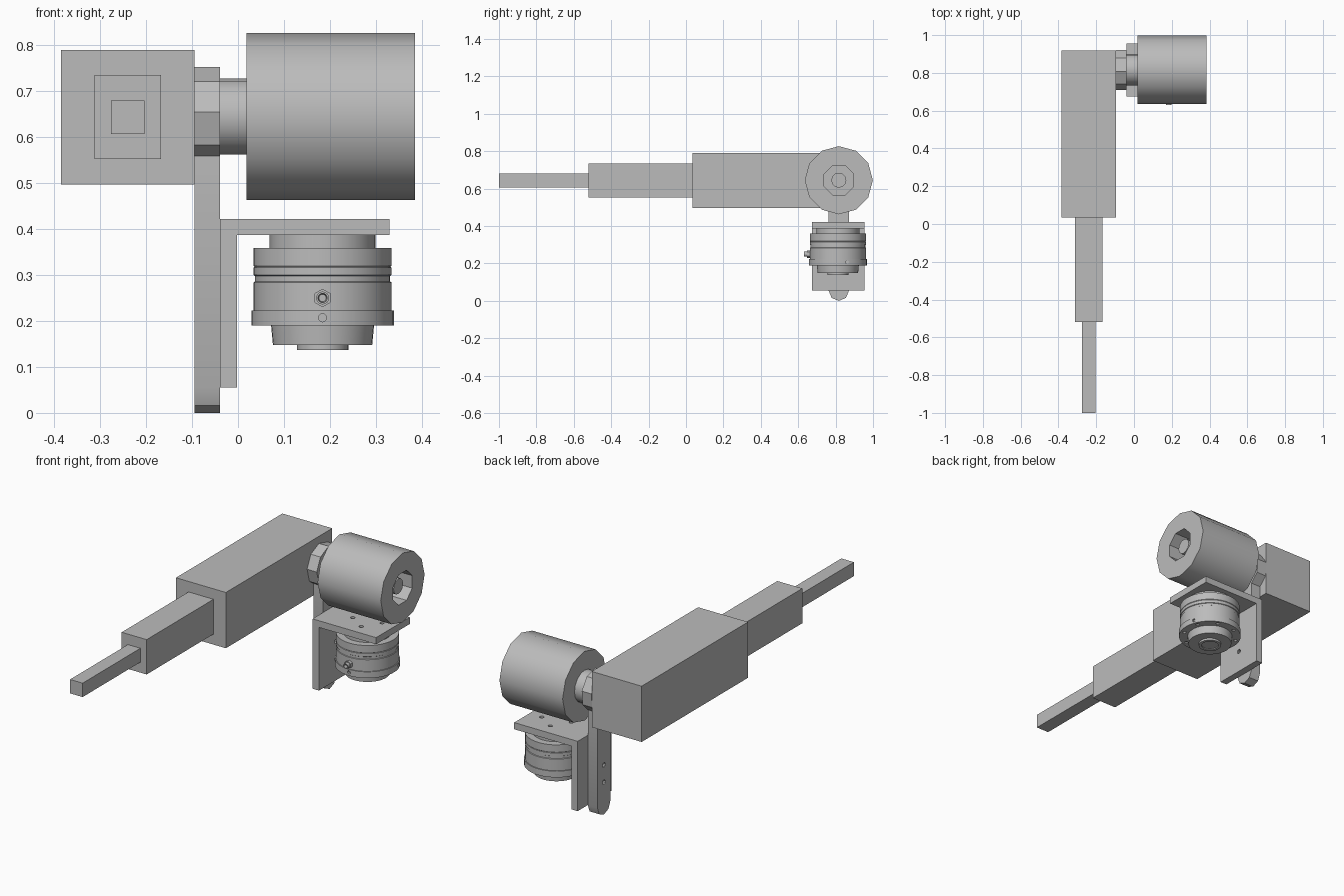
import bpy, bmesh, math
from mathutils import Vector

cube = bpy.data.objects.get("Cube")
if cube:
    bpy.data.objects.remove(cube, do_unlink=True)

grey = bpy.data.materials.new("light_grey")
grey.use_nodes = True
colour = (0.5, 0.5, 0.5, 1)
grey.diffuse_color = colour
grey.node_tree.nodes["Principled BSDF"].inputs["Base Color"].default_value = colour

AY, AZ = 0.817, 0.645      # elbow axis
SX, SY = 0.184, 0.812      # sensor axis


def finish(name, bm):
    bmesh.ops.recalc_face_normals(bm, faces=bm.faces)
    mesh = bpy.data.meshes.new(name)
    bm.to_mesh(mesh)
    bm.free()
    mesh.materials.append(grey)
    obj = bpy.data.objects.new(name, mesh)
    bpy.context.collection.objects.link(obj)
    return obj


def box(name, x, y, z):
    bm = bmesh.new()
    bmesh.ops.create_cube(bm, size=1)
    for v in bm.verts:
        v.co = Vector([r[0] + (c + 0.5) * (r[1] - r[0]) for c, r in zip(v.co, (x, y, z))])
    return finish(name, bm)


def lathe(name, profile, axis, centre, sides, turn=0.0):
    """Closed solid of (radius, height) rings around one axis."""
    bm = bmesh.new()
    rings = []
    for r, h in profile:
        ring = []
        for i in range(sides):
            t = math.radians(turn) + math.tau * i / sides
            a, b = r * math.cos(t), r * math.sin(t)
            co = {"X": (h, a, b), "Y": (b, h, a), "Z": (a, b, h)}[axis]
            ring.append(bm.verts.new(Vector(co) + Vector(centre)))
        rings.append(ring)
    for lo, hi in zip(rings, rings[1:]):
        for i in range(sides):
            j = (i + 1) % sides
            bm.faces.new((lo[i], lo[j], hi[j], hi[i]))
    bm.faces.new(rings[0])
    bm.faces.new(rings[-1])
    return finish(name, bm)


def rod(name, r, h0, h1, axis, centre, sides, turn=0.0):
    return lathe(name, [(r, h0), (r, h1)], axis, centre, sides, turn)


def combine(obj, others, operation="DIFFERENCE"):
    """Apply booleans and drop the helper objects."""
    bpy.context.view_layer.objects.active = obj
    for other in others:
        mod = obj.modifiers.new("bool", "BOOLEAN")
        mod.operation, mod.solver, mod.object = operation, "EXACT", other
        bpy.ops.object.modifier_apply(modifier=mod.name)
        bpy.data.objects.remove(other, do_unlink=True)


# Telescoping arm
box("arm_outer_sleeve", (-0.385, -0.095), (0.035, 0.918), (0.497, 0.79))
box("arm_middle_sleeve", (-0.312, -0.167), (-0.52, 0.035), (0.552, 0.735))
box("arm_inner_rod", (-0.276, -0.203), (-1, -0.52), (0.607, 0.68))

# Hanging link with a faceted head, rounded foot and two bolt holes
half = 0.054
outline = [(half, AZ), (-half, AZ)]
for i in range(5):
    t = math.pi * (1 + i / 4)
    outline.append((half * math.cos(t), half + half * math.sin(t)))
bm = bmesh.new()
face = bm.faces.new([bm.verts.new((-0.095, AY + y, z)) for y, z in outline])
ext = bmesh.ops.extrude_face_region(bm, geom=[face])
bmesh.ops.translate(bm, vec=(0.056, 0, 0),
                    verts=[v for v in ext["geom"] if isinstance(v, bmesh.types.BMVert)])
link = finish("hanging_link", bm)
combine(link, [rod("head", 0.108, -0.095, -0.039, "X", (0, AY, AZ), 9, 95)], "UNION")
combine(link, [rod("hole", 0.012, -0.2, 0.1, "X", (0, AY, z), 10) for z in (0.17, 0.26)])

# Elbow motor with a recessed shaft
rod("motor_hub", 0.083, -0.039, 0.018, "X", (0, AY, AZ), 16)
motor = rod("motor_housing", 0.182, 0.018, 0.385, "X", (0, AY, AZ), 12)
combine(motor, [rod("bore", 0.086, 0.27, 0.5, "X", (0, AY, AZ), 8, 22.5)])
rod("motor_shaft", 0.04, 0.27, 0.36, "X", (0, AY, AZ), 12)

# Angle bracket
wall = box("bracket_wall", (-0.039, -0.002), (0.675, 0.955), (0.055, 0.387))
combine(wall, [rod("hole", 0.012, -0.2, 0.1, "X", (0, AY, z), 10) for z in (0.17, 0.26)])
shelf = box("bracket_shelf", (-0.039, 0.33), (0.675, 0.955), (0.387, 0.422))
holes = []
for i in range(4):
    t = math.radians(12 + 90 * i)
    at = (SX + 0.076 * math.cos(t), SY + 0.076 * math.sin(t), 0)
    holes.append(rod("hole", 0.011, 0.3, 0.5, "Z", at, 12))
combine(shelf, holes)

# Sensor body: neck, grooved barrel, flange, lower boss and stub
sensor = lathe("sensor_body", [
    (0.056, 0.137), (0.056, 0.148), (0.108, 0.148), (0.112, 0.19),
    (0.155, 0.19), (0.155, 0.223), (0.15, 0.223), (0.15, 0.284),
    (0.147, 0.286), (0.147, 0.298), (0.15, 0.3), (0.15, 0.316),
    (0.148, 0.318), (0.15, 0.32), (0.15, 0.359), (0.115, 0.359), (0.115, 0.387),
], "Z", (SX, SY, 0), 40)

# Flange holes below and set-screw holes around its rim
holes = [rod("bore", 0.042, 0.1, 0.142, "Z", (SX, SY, 0), 24)]
for i in range(8):
    t = math.tau * (i + 0.5) / 8
    at = (SX + 0.134 * math.cos(t), SY + 0.134 * math.sin(t), 0)
    holes.append(rod("hole", 0.01, 0.15, 0.2, "Z", at, 10))
holes.append(rod("hole", 0.009, -0.2, -0.14, "Y", (SX, SY, 0.207), 10))
holes.append(rod("hole", 0.009, 0.14, 0.2, "X", (SX, SY + 0.05, 0.207), 10))
combine(sensor, holes)

# Cable connector: hexagon nut and hollow plug
rod("connector_nut", 0.02, -0.165, -0.14, "Y", (SX, SY, 0.25), 6)
lathe("connector_plug", [(0.008, -0.165), (0.01, -0.182), (0.014, -0.182), (0.014, -0.16)],
      "Y", (SX, SY, 0.25), 16)

# Smooth the round walls, keep the edges crisp
for obj in bpy.context.collection.objects:
    obj.select_set(obj.type == "MESH")
bpy.context.view_layer.objects.active = sensor
bpy.ops.object.shade_smooth_by_angle(angle=math.radians(35))
